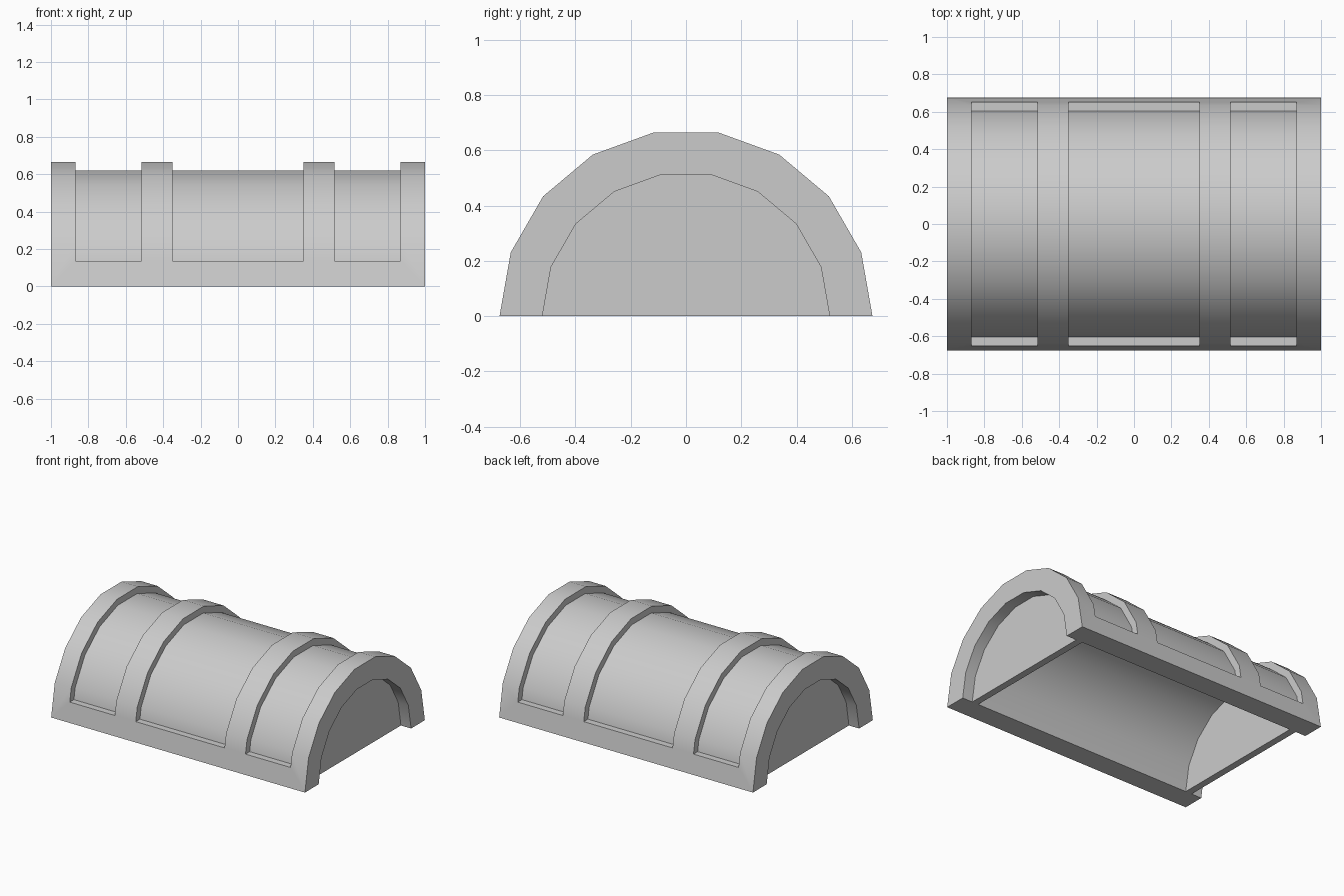
import bpy, bmesh
from math import sin, cos, radians

if "Cube" in bpy.data.objects:
    bpy.data.objects.remove(bpy.data.objects["Cube"])

R_OUT, R_PANEL, R_IN = 0.675, 0.628, 0.52
LEDGE = 0.135


def arc(r, first=0, last=9):
    # points of a nine-sided half circle in the y-z plane
    return [(r * cos(radians(20 * k)), r * sin(radians(20 * k)))
            for k in range(first, last + 1)]


def prisms(name, profile, spans):
    # extrude a y-z profile along x over each given span
    bm = bmesh.new()
    for x0, x1 in spans:
        face = bm.faces.new([bm.verts.new((x0, y, z)) for y, z in profile])
        ext = bmesh.ops.extrude_face_region(bm, geom=[face])
        moved = [v for v in ext["geom"] if isinstance(v, bmesh.types.BMVert)]
        bmesh.ops.translate(bm, verts=moved, vec=(x1 - x0, 0, 0))
    bmesh.ops.recalc_face_normals(bm, faces=bm.faces)
    mesh = bpy.data.meshes.new(name)
    bm.to_mesh(mesh)
    bm.free()
    obj = bpy.data.objects.new(name, mesh)
    bpy.context.collection.objects.link(obj)
    return obj


def activate(obj):
    bpy.ops.object.select_all(action='DESELECT')
    obj.select_set(True)
    bpy.context.view_layer.objects.active = obj


# arched shell
shell = prisms("arched_shell", arc(R_OUT) + arc(R_IN)[::-1], [(-1, 1)])

# cutter for the three recessed panels between the ribs
(y0, z0), (y1, z1) = arc(R_PANEL, 0, 1)
ye = y0 + (y1 - y0) * LEDGE / z1
panel_profile = ([(ye, LEDGE)] + arc(R_PANEL, 1, 8) +
                 [(-ye, LEDGE), (-0.8, LEDGE), (-0.8, 0.8), (0.8, 0.8), (0.8, LEDGE)])
cutter = prisms("panel_cutter", panel_profile,
                [(-0.87, -0.515), (-0.35, 0.35), (0.515, 0.87)])
cutter.hide_render = True

activate(shell)
cut = shell.modifiers.new("panels", 'BOOLEAN')
cut.operation = 'DIFFERENCE'
cut.solver = 'EXACT'
cut.object = cutter
bpy.ops.object.modifier_apply(modifier=cut.name)
bpy.data.objects.remove(cutter, do_unlink=True)
bpy.ops.object.shade_smooth_by_angle(angle=radians(30))

# end walls set back inside the arch
for name, span in (("left_end_wall", (-0.92, -0.87)), ("right_end_wall", (0.87, 0.92))):
    prisms(name, arc(R_IN), [span])
